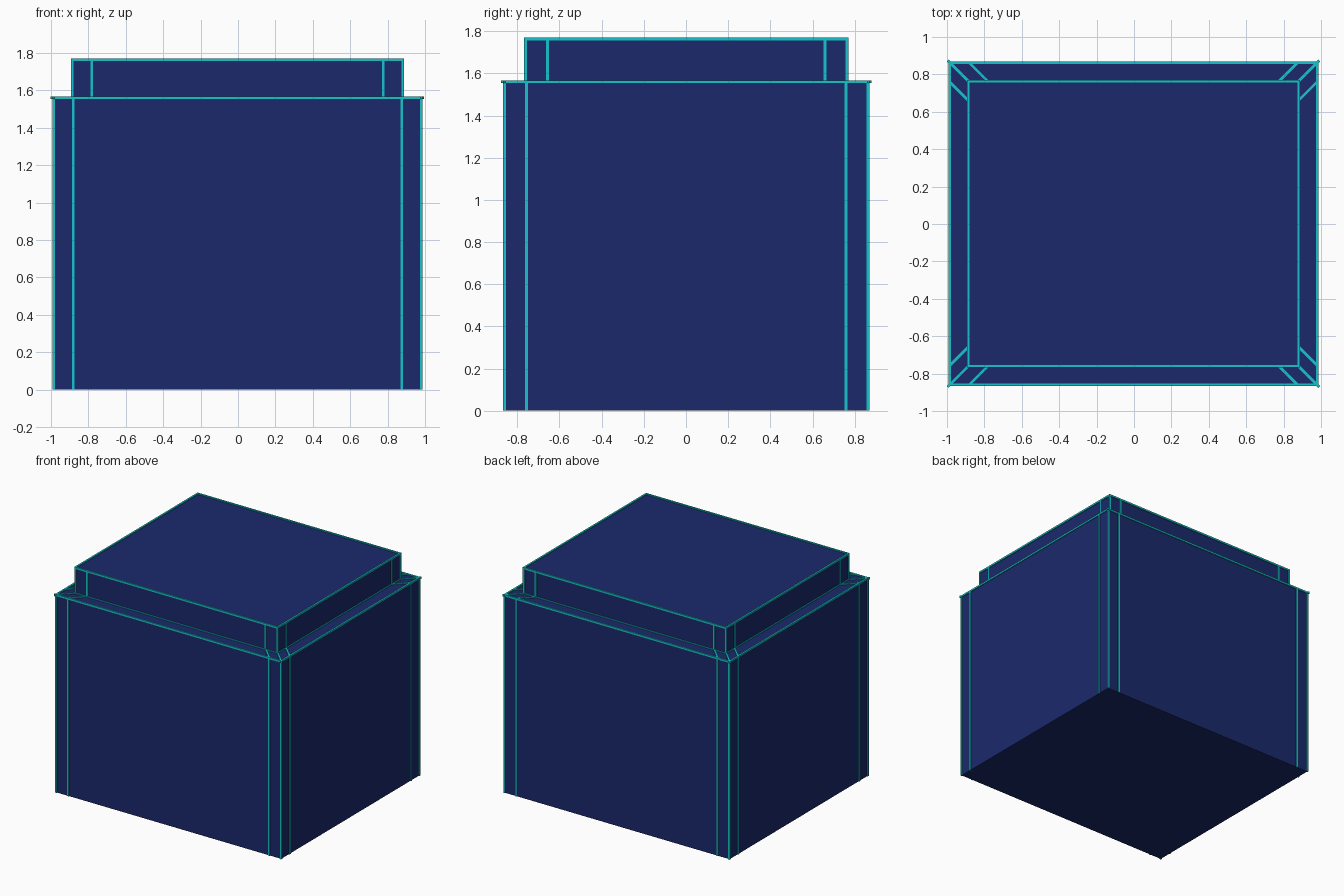
import bpy, bmesh
from mathutils import Vector, Matrix

if "Cube" in bpy.data.objects:
    bpy.data.objects.remove(bpy.data.objects["Cube"])

# Body and lid extents
X0, X1, Y0, Y1 = -0.988, 0.976, -0.860, 0.863
H, TOP = 1.56, 1.763
STEP = 0.099      # ledge width around the lid
INSET = 0.104     # distance of the side strips from each corner
W = 0.014         # strip thickness


def material(name, color):
    m = bpy.data.materials.new(name)
    m.diffuse_color = (*color, 1)
    m.use_nodes = True
    m.node_tree.nodes["Principled BSDF"].inputs["Base Color"].default_value = m.diffuse_color
    return m


navy = material("navy", (0.011, 0.022, 0.15))
cyan = material("cyan", (0.008, 0.55, 0.60))


def finish(bm, name, mat):
    mesh = bpy.data.meshes.new(name)
    bm.to_mesh(mesh)
    bm.free()
    mesh.materials.append(mat)
    ob = bpy.data.objects.new(name, mesh)
    bpy.context.collection.objects.link(ob)
    return ob


def strip(bm, a, b, over=W / 2):
    """Thin square bar from a to b, running slightly past both ends."""
    a, b = Vector(a), Vector(b)
    d = b - a
    rot = d.to_track_quat('Z', 'Y').to_matrix().to_4x4()
    size = Matrix.Diagonal((W, W, d.length + 2 * over, 1))
    bmesh.ops.create_cube(bm, size=1, matrix=Matrix.Translation((a + b) / 2) @ rot @ size)


def ring(bm, x0, x1, y0, y1, z):
    pts = [(x0, y0, z), (x1, y0, z), (x1, y1, z), (x0, y1, z)]
    for i in range(4):
        strip(bm, pts[i], pts[(i + 1) % 4])


def uprights(bm, x0, x1, y0, y1, z0, z1):
    """Three vertical strips at each corner: one on the edge, one on each side."""
    for x, sx in ((x0, 1), (x1, -1)):
        for y, sy in ((y0, 1), (y1, -1)):
            for dx, dy in ((0, 0), (INSET * sx, 0), (0, INSET * sy)):
                strip(bm, (x + dx, y + dy, z0), (x + dx, y + dy, z1), 0)


# Solid stepped box: body, ledge and raised lid in one shell
bm = bmesh.new()
verts = [bm.verts.new(p) for p in ((X0, Y0, 0), (X1, Y0, 0), (X1, Y1, 0), (X0, Y1, 0))]
base = bm.faces.new(verts)


def raise_face(face, height):
    new = bmesh.ops.extrude_face_region(bm, geom=[face])["geom"]
    bmesh.ops.translate(bm, vec=(0, 0, height), verts=[g for g in new if isinstance(g, bmesh.types.BMVert)])
    return next(g for g in new if isinstance(g, bmesh.types.BMFace))


top = raise_face(base, H)
bmesh.ops.inset_region(bm, faces=[top], thickness=STEP, use_even_offset=True)
old_top = top
raise_face(top, TOP - H)
if old_top.is_valid:
    bmesh.ops.delete(bm, geom=[old_top], context='FACES_ONLY')
if not any(abs(f.normal.z) > 0.5 and f.calc_center_median().z < 0.01 for f in bm.faces):
    bm.faces.new(verts)
bmesh.ops.recalc_face_normals(bm, faces=bm.faces)
finish(bm, "box_shell", navy)

# Lid extents
lx0, lx1, ly0, ly1 = X0 + STEP, X1 - STEP, Y0 + STEP, Y1 - STEP

# Body trim
bm = bmesh.new()
uprights(bm, X0, X1, Y0, Y1, 0, H)
ring(bm, X0, X1, Y0, Y1, H)
finish(bm, "body_trim", cyan)

# Lid trim
bm = bmesh.new()
uprights(bm, lx0, lx1, ly0, ly1, H, TOP)
ring(bm, lx0, lx1, ly0, ly1, H)
ring(bm, lx0, lx1, ly0, ly1, TOP)
finish(bm, "lid_trim", cyan)

# Three diagonal strips on each ledge corner
bm = bmesh.new()
for x, sx in ((X0, 1), (X1, -1)):
    for y, sy in ((Y0, 1), (Y1, -1)):
        for dx, dy, over in ((0, 0, 0.016), (INSET, 0, 0), (0, INSET, 0)):
            a = Vector((x + dx * sx, y + dy * sy, H))
            strip(bm, a, a + Vector((STEP * sx, STEP * sy, 0)), over)
finish(bm, "ledge_corner_trim", cyan)

# Centre the whole model on x = 0 and y = 0
for ob in bpy.context.collection.objects:
    ob.location.x = 0.003
